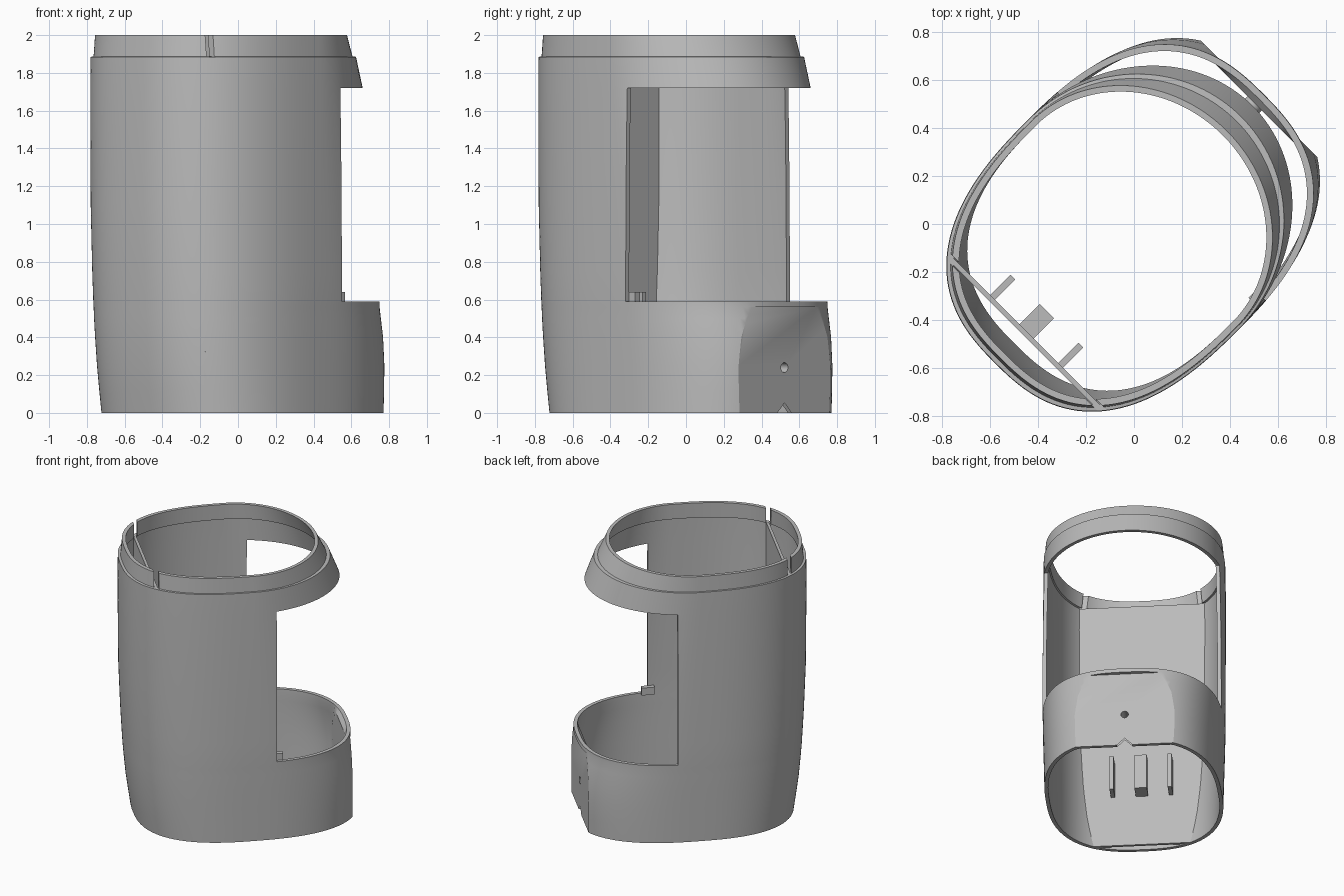
import bpy
import bmesh
from math import sin, cos, pi, radians, copysign
from mathutils import Matrix

cube = bpy.data.objects.get("Cube")
if cube:
    bpy.data.objects.remove(cube, do_unlink=True)

grey = bpy.data.materials.new("plain grey")
grey.use_nodes = True
colour = (0.5, 0.5, 0.5, 1)
grey.diffuse_color = colour
grey.node_tree.nodes["Principled BSDF"].inputs["Base Color"].default_value = colour

# The housing is symmetric about a diagonal: parts are laid out along x, then turned
TURN = Matrix.Rotation(radians(45), 4, 'Z')
STEPS = 144
WALL = 0.026
PANEL = 0.737

# Height, back depth, front depth, half width, front roundness
LEVELS = [
    (0.00, 0.730, 0.812, 0.605, 2.57),
    (0.12, 0.748, 0.815, 0.608, 2.57),
    (0.25, 0.766, 0.815, 0.611, 2.57),
    (0.40, 0.780, 0.800, 0.615, 2.57),
    (0.50, 0.788, 0.778, 0.617, 2.57),
    (0.56, 0.791, 0.765, 0.618, 2.57),
    (0.59, 0.793, 0.763, 0.619, 2.57),
    (0.75, 0.802, 0.760, 0.620, 2.50),
    (1.10, 0.816, 0.745, 0.620, 2.40),
    (1.72, 0.820, 0.698, 0.620, 2.00),
    (1.885, 0.818, 0.632, 0.618, 2.00),
    (1.887, 0.800, 0.605, 0.608, 2.00),
    (2.00, 0.789, 0.548, 0.605, 2.00),
]


def add_object(name, bm):
    bmesh.ops.recalc_face_normals(bm, faces=bm.faces)
    mesh = bpy.data.meshes.new(name)
    bm.to_mesh(mesh)
    bm.free()
    mesh.transform(TURN)
    mesh.materials.append(grey)
    ob = bpy.data.objects.new(name, mesh)
    bpy.context.collection.objects.link(ob)
    return ob


def box(name, x, y, z, size, tilt=0):
    bm = bmesh.new()
    place = Matrix.Translation((x, y, z)) @ Matrix.Rotation(radians(tilt), 4, 'X')
    bmesh.ops.create_cube(bm, size=1, matrix=place @ Matrix.Diagonal((*size, 1)))
    return add_object(name, bm)


def rod(name, x, z, radius, length):
    bm = bmesh.new()
    place = Matrix.Translation((x, 0, z)) @ Matrix.Rotation(radians(90), 4, 'Y')
    bmesh.ops.create_cone(bm, cap_ends=True, segments=32, radius1=radius,
                          radius2=radius, depth=length, matrix=place)
    return add_object(name, bm)


def loft(name, inset=0.0, overshoot=0.0):
    """Closed stack of rounded sections; an inset stack follows the flat panel."""
    bm = bmesh.new()
    rings = []
    for i, (z, back, front, half, power) in enumerate(LEVELS):
        if i == 0:
            z -= overshoot
        if i == len(LEVELS) - 1:
            z += overshoot
        ring = []
        for k in range(STEPS):
            t = 2 * pi * k / STEPS
            c, s = cos(t), sin(t)
            n = power if c > 0 else 2.57
            depth = (front if c > 0 else back) - inset
            x = depth * copysign(abs(c) ** (2 / n), c)
            y = (half - inset) * copysign(abs(s) ** (2 / n), s)
            if inset and z < 0.58:
                x = min(x, PANEL - WALL)
            ring.append(bm.verts.new((x, y, z)))
        rings.append(ring)
    for low, high in zip(rings, rings[1:]):
        for k in range(STEPS):
            j = (k + 1) % STEPS
            bm.faces.new((low[k], low[j], high[j], high[k]))
    bm.faces.new(rings[0][::-1])
    bm.faces.new(rings[-1])
    return add_object(name, bm)


def combine(target, tool, operation):
    mod = target.modifiers.new(operation, 'BOOLEAN')
    mod.operation = operation
    mod.solver = 'EXACT'
    mod.object = tool
    bpy.context.view_layer.objects.active = target
    bpy.ops.object.modifier_apply(modifier=mod.name)
    bpy.data.objects.remove(tool, do_unlink=True)


# Main housing, hollowed and cut
housing = loft("housing")
combine(housing, box("panel_cutter", PANEL + 0.5, 0, 0.0, (1, 2, 1.12)), 'DIFFERENCE')
combine(housing, loft("hollow_cutter", WALL, 0.002), 'DIFFERENCE')
combine(housing, box("window_cutter", 1.163, 0, 1.155, (2, 2, 1.13)), 'DIFFERENCE')
for side in (-1, 1):
    combine(housing, box("slot_cutter", -0.643, side * 0.46, 1.99, (0.03, 0.2, 0.21)),
            'DIFFERENCE')
combine(housing, rod("hole_cutter", 0.73, 0.24, 0.026, 0.12), 'DIFFERENCE')
combine(housing, box("notch_cutter", 0.72, 0, 0, (0.2, 0.075, 0.075), 45), 'DIFFERENCE')

# Flat plate across the back, trimmed to the housing outline
plate = box("back_plate", -0.643, 0, 0.942, (0.02, 1.3, 1.884))
combine(plate, loft("plate_trimmer"), 'INTERSECT')

# Ribs and block on the plate
parts = [housing, plate]
for name, y, width in (("right_rib", -0.2, 0.028), ("left_rib", 0.2, 0.028),
                       ("center_block", 0, 0.085)):
    parts.append(box(name, -0.575, y, 0.51, (0.124, width, 0.26)))

# Hollow boss behind the panel hole, and a tab beside the window
boss = rod("panel_boss", 0.665, 0.24, 0.042, 0.095)
combine(boss, rod("boss_bore", 0.70, 0.24, 0.026, 0.1), 'DIFFERENCE')
parts.append(boss)
parts.append(box("window_tab", 0.165, -0.573, 0.612, (0.09, 0.035, 0.056)))

# Smooth shading with crisp edges
bpy.ops.object.select_all(action='DESELECT')
for ob in parts:
    ob.select_set(True)
bpy.context.view_layer.objects.active = housing
bpy.ops.object.shade_smooth_by_angle(angle=radians(25))
